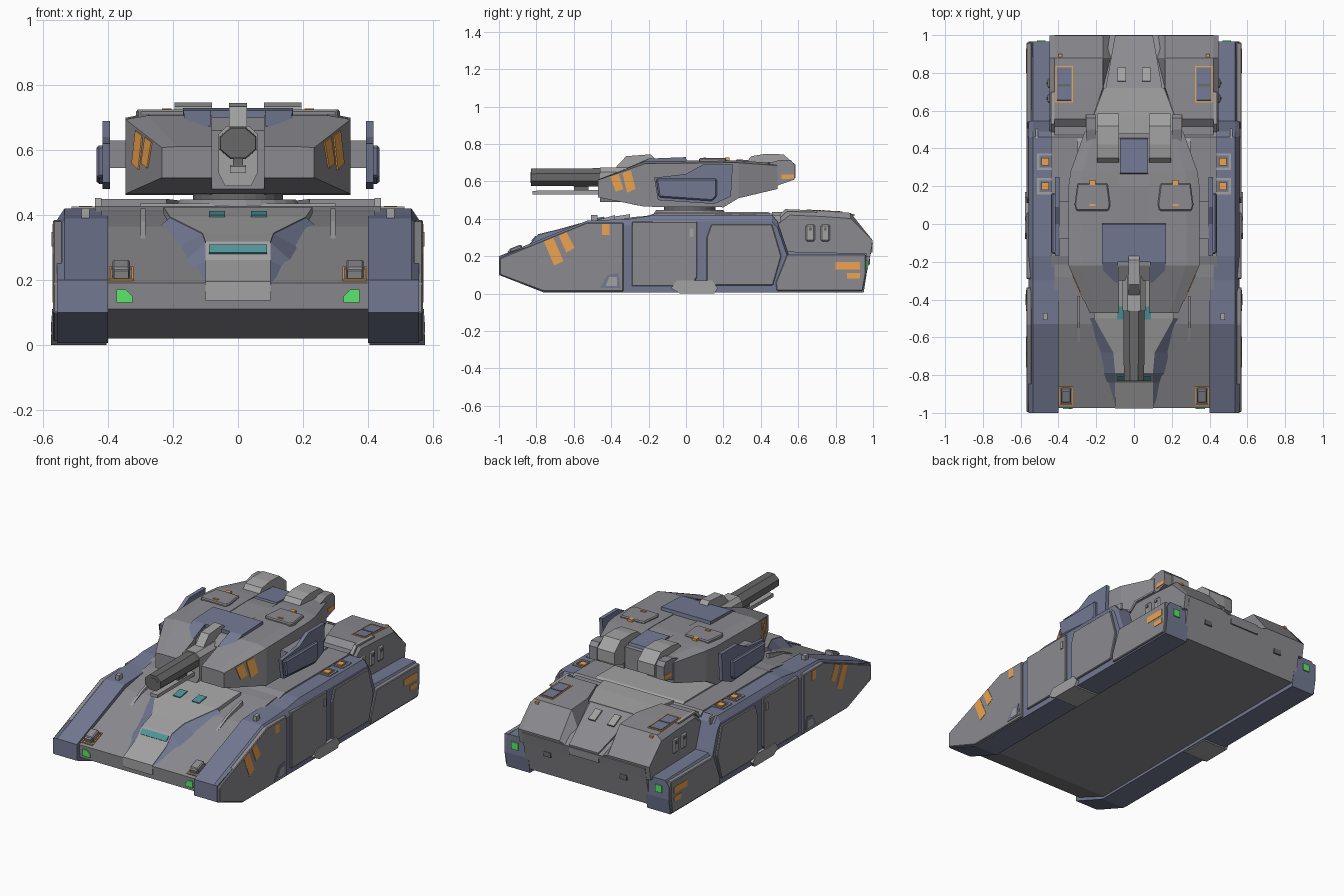
import bpy, bmesh, math
from mathutils import Matrix, Vector


def mat(name, r, g, b):
    m = bpy.data.materials.new(name)
    m.diffuse_color = (r, g, b, 1)
    return m


GREY = mat("armour_grey", .26, .26, .28)
LIGHT = mat("light_grey", .36, .36, .36)
BLUE = mat("blue_grey", .17, .19, .29)
DARK = mat("dark_grey", .14, .14, .14)
ORANGE = mat("orange", .85, .37, .08)
GREEN = mat("green_light", .1, .8, .15)
TEAL = mat("teal_glass", .08, .3, .32)


def finish(name, bm, m, mirror, bevel=0):
    if bevel:
        bmesh.ops.bevel(bm, geom=bm.edges[:], offset=bevel, segments=1, affect='EDGES')
    if mirror:
        d = bmesh.ops.duplicate(bm, geom=bm.verts[:] + bm.edges[:] + bm.faces[:])
        for v in d["geom"]:
            if isinstance(v, bmesh.types.BMVert):
                v.co.x *= -1
    bmesh.ops.recalc_face_normals(bm, faces=bm.faces[:])
    me = bpy.data.meshes.new(name)
    bm.to_mesh(me)
    bm.free()
    me.materials.append(m)
    ob = bpy.data.objects.new(name, me)
    bpy.context.collection.objects.link(ob)
    return ob


def loft(name, sections, m, mirror=False, bevel=0):
    """Skin a row of equal-length closed sections and cap both ends."""
    bm = bmesh.new()
    rows = [[bm.verts.new(p) for p in s] for s in sections]
    n = len(rows[0])
    for a, b in zip(rows, rows[1:]):
        for i in range(n):
            j = (i + 1) % n
            bm.faces.new((a[i], a[j], b[j], b[i]))
    bm.faces.new(rows[0])
    bm.faces.new(rows[-1][::-1])
    return finish(name, bm, m, mirror, bevel)


def prism(name, prof, x0, x1, m, mirror=True, bevel=0):
    """Extrude a (y, z) side profile across x."""
    return loft(name, [[(x, y, z) for y, z in prof] for x in (x0, x1)], m, mirror, bevel)


def box(name, c, s, m, tilt=0, bevel=0):
    bm = bmesh.new()
    M = Matrix.Translation(Vector(c)) @ Matrix.Rotation(math.radians(tilt), 4, 'X') @ Matrix.Diagonal((*s, 1))
    bmesh.ops.create_cube(bm, size=1, matrix=M)
    return finish(name, bm, m, c[0] != 0, bevel)


def frame(name, c, s, t, m, tilt=0):
    """Thin rectangular outline lying on the deck."""
    w, l, h = s
    R = Matrix.Rotation(math.radians(tilt), 3, 'X')
    for tag, o, q in (("front", (0, -l/2, 0), (w+t, t, h)), ("back", (0, l/2, 0), (w+t, t, h)),
                      ("inner", (-w/2, 0, 0), (t, l, h)), ("outer", (w/2, 0, 0), (t, l, h))):
        box(name + "_" + tag, Vector(c) + R @ Vector(o), q, m, tilt)


def ring(n, r, c, axis, squash=1):
    out = []
    for i in range(n):
        a = 2 * math.pi * (i + .5) / n
        u, v = r * math.cos(a), r * squash * math.sin(a)
        out.append((c[0]+u, c[1]+v, c[2]) if axis == 'Z' else (c[0]+u, c[1], c[2]+v))
    return out


# Central hull
prism("hull", [(-.97, .11), (-.975, .19), (-.53, .365), (-.28, .41), (-.15, .42), (.52, .42), (.72, .41),
               (1, .27), (.985, .2), (.95, .03), (-.75, .02)], -.42, .42, GREY, False)
prism("upper_deck", [(-.3, .39), (-.17, .428), (.46, .428), (.5, .40)], -.44, .44, GREY, False)
prism("deck_centre", [(-.2, .40), (-.15, .436), (.44, .436), (.48, .41)], -.3, .3, LIGHT, False)

# Raised driver console on the glacis
con = [(-.978, .1, .196, .1), (-.84, .1, .262, .15), (-.79, .1, .318, .17), (-.68, .11, .345, .2),
       (-.5, .21, .395, .25), (-.3, .23, .425, .25)]
loft("console_top", [[(-w, y, z), (w, y, z), (w, y, z-.06), (-w, y, z-.06)] for y, w, z, b in con], LIGHT)
loft("console_sides", [[(-w, y, z-.003), (w, y, z-.003), (b, y, .185+.39*(y+.98)*.93), (-b, y, .185+.39*(y+.98)*.93)]
                       for y, w, z, b in con[:-1]], BLUE)
box("driver_window", (0, -.813, .294), (.18, .035, .008), TEAL, 47)
box("periscope", (.065, -.47, .396), (.05, .07, .02), TEAL, 10)
prism("glacis_rib", [(-.66, .31), (-.52, .38), (-.38, .42), (-.38, .36)], .285, .3, LIGHT)

# Side pods over the tracks
pod = [(-1, .1), (-1, .2), (-.53, .39), (-.3, .4), (-.17, .42), (.46, .42), (.49, .385), (.545, .225),
       (.965, .215), (.965, .1), (.95, .006), (-.76, .006)]
low = [(y, z - .035 if z > .2 else z) for y, z in pod]
loft("side_pod", [[(.4, *p) for p in pod], [(.535, *p) for p in pod], [(.558, *p) for p in low]], BLUE, True)

# Skirt plates
plates = {
    "front": [(-.995, .1), (-.995, .19), (-.53, .38), (-.335, .38), (-.335, .012), (-.76, .012)],
    "middle": [(-.29, .04), (-.29, .385), (.06, .385), (.06, .09), (.03, .04)],
    "back": [(.11, .045), (.11, .3), (.135, .37), (.46, .37), (.51, .2), (.465, .045)],
    "tail": [(.485, .015), (.48, .06), (.54, .21), (.96, .21), (.96, .1), (.945, .015)]}
for k, p in plates.items():
    prism("skirt_" + k, p, .54, .57, GREY, bevel=.004)
prism("side_step", [(-.08, .03), (-.05, .07), (.14, .07), (.17, .03), (.15, 0), (-.03, 0)], .405, .576, LIGHT)
prism("skirt_vent", [(-.46, .03), (-.42, .1), (-.36, .11), (-.35, .03)], .56, .573, BLUE)
prism("skirt_vent_slot", [(-.43, .04), (-.41, .09), (-.37, .09), (-.37, .04)], .57, .575, LIGHT)
box("skirt_latch", (.568, .03, .325), (.014, .022, .045), LIGHT)

# Orange side stripes
stripes = [[(-.76, .28), (-.71, .3), (-.655, .175), (-.705, .15)], [(-.68, .31), (-.64, .33), (-.595, .245), (-.64, .22)],
           [(-.45, .372), (-.41, .372), (-.41, .315), (-.45, .315)], [(.8, .17), (.93, .17), (.93, .13), (.8, .13)],
           [(.86, .11), (.93, .11), (.93, .08), (.86, .08)]]
for i, p in enumerate(stripes):
    prism(f"side_stripe_{i}", p, .56, .572, ORANGE)

# Pod top fittings
for y in (.2, .33):
    frame("pod_button_frame", (.47, y, .421), (.075, .075, .01), .012, LIGHT)
    box("pod_button", (.47, y, .422), (.04, .04, .012), ORANGE)
box("pod_lamp", (.47, -.49, .405), (.025, .035, .03), LIGHT)
box("pod_hook", (.515, .48, .40), (.012, .05, .04), LIGHT)

# Headlights and marker lights
box("headlight", (.36, -.905, .228), (.055, .07, .05), GREY, 22, .006)
box("headlight_lens", (.36, -.94, .22), (.045, .02, .025), LIGHT, 22)
frame("headlight_frame", (.36, -.91, .219), (.07, .1, .006), .006, ORANGE, 21.5)
loft("front_marker", [[(.325, y, .13), (.375, y, .13), (.375, y, .17), (.345, y, .17), (.325, y, .15)]
                      for y in (-.96, -.98)], GREEN, True)
box("rear_marker", (.49, .966, .155), (.045, .012, .045), GREEN)
box("rear_tow_block", (.26, .97, .17), (.05, .03, .03), DARK)

# Engine humps either side of a sloping valley
hump = [(.48, .36), (.49, .4), (.555, .45), (.72, .443), (.88, .432), (.998, .285), (.985, .2), (.5, .2)]
top_in = [.22, .22, .22, .165, .165, .165, .1, .1]
base = [(.22, .5, .36), (.22, .5, .38), (.22, .57, .41), (.16, .72, .4), (.12, .88, .32), (.1, .998, .26),
        (.1, .985, .2), (.2, .5, .2)]
loft("engine_hump", [base, [(x, *p) for x, p in zip(top_in, hump)], [(.42, *p) for p in hump],
                     [(.448, y, z - (.03 if z > .3 else 0)) for y, z in hump]], GREY, True)
loft("valley_cover", [[(-w, y, z), (w, y, z), (w, y, .36), (-w, y, .36)] for y, w, z in
                      ((.46, .24, .436), (.57, .215, .436), (.72, .16, .428))], LIGHT)
loft("valley_floor", [[(-w, y, z), (w, y, z), (w, y, .22), (-w, y, .22)] for y, w, z in
                      ((.72, .15, .425), (.998, .1, .28))], GREY)
box("valley_hinge", (.065, .79, .39), (.045, .08, .016), LIGHT, -27)
box("hump_vent", (.37, .74, .441), (.075, .17, .008), BLUE, -3)
box("hump_vent_split", (.37, .735, .446), (.065, .012, .004), DARK, -3)
frame("hump_vent_frame", (.37, .74, .441), (.088, .188, .007), .005, ORANGE, -3)
box("hump_lamp", (.39, .89, .42), (.02, .02, .012), ORANGE)
for y in (.665, .745):
    box("side_capsule", (.446, y, .325), (.025, .05, .09), LIGHT, 0, .008)
    box("capsule_dot", (.459, y, .345), (.006, .015, .015), DARK)
prism("grab_rail", [(.48, .40), (.53, .452), (.7, .445), (.7, .435), (.54, .44), (.5, .40)], .42, .44, LIGHT)

# Turret ring and turret
loft("turret_ring", [ring(24, .14, (0, .02, z), 'Z') for z in (.41, .48)], DARK)
loft("ring_collar", [ring(24, r, (0, .02, z), 'Z') for r, z in ((.2, .42), (.18, .448))], GREY)
tur = [(-.47, .235, .515, .608, .003), (-.22, .347, .465, .695, .012), (.2, .347, .462, .7, .014),
       (.28, .335, .51, .7, .012), (.49, .26, .56, .685, .012)]
loft("turret_half", [[(.08, y, a), (w, y, a), (w, y, b), (w*.8, y, b+c), (.08, y, b+c)]
                     for y, w, a, b, c in tur], GREY, True)
prism("turret_core", [(-.3, .48), (-.3, .66), (-.22, .7), (.2, .712), (.48, .69), (.48, .56), (.28, .51),
                      (.2, .465), (-.22, .465)], -.081, .081, GREY, False)

# Roof armour: flat rear plate with a wing either side of the gun
prism("gun_roof_plate", [(-.2, .68), (-.2, .722), (0, .73), (.005, .69)], -.169, .169, BLUE, False)
loft("gun_roof_wing", [[(.085, y, a), (w, y, b), (w, y, .64), (.085, y, .64)] for y, w, a, b in
                       ((-.31, .155, .675, .662), (-.2, .169, .722, .722))], BLUE, True)
prism("roof_spine", [(.26, .69), (.27, .718), (.45, .708), (.46, .68)], -.075, .075, BLUE, False)

# Gun and mantlet
loft("mantlet", [[(s*x, y, z) for s, x, z in ((-1, .04, .49), (1, .04, .49), (1, .06, .53), (1, .06, .65),
                 (1, .035, .675), (-1, .035, .675), (-1, .06, .65), (-1, .06, .53))] for y in (-.46, -.25)], LIGHT)
loft("gun_barrel", [ring(8, r, (0, y, .622), 'Y', .86) for y, r in
                    ((-.83, .058), (-.6, .06), (-.25, .064))], DARK)
loft("gun_bore", [ring(8, .038, (0, y, .622), 'Y', .85) for y in (-.832, -.8)], DARK)
prism("barrel_rail", [(-.82, .53), (-.82, .55), (-.45, .555), (-.45, .53)], -.024, .024, LIGHT, False)
box("rail_post", (0, -.56, .565), (.03, .08, .04), DARK)
prism("gun_sight", [(-.39, .66), (-.32, .735), (-.19, .745), (-.155, .71), (-.155, .67)], -.028, .028, LIGHT, False)

# Turret side shields on brackets
box("shield_bracket", (.37, .02, .588), (.08, .2, .085), GREY)
prism("shield_fin", [(-.17, .62), (-.15, .5), (.15, .48), (.24, .52), (.25, .69), (.09, .69), (.0, .64)],
      .395, .418, BLUE)
prism("shield_pad", [(-.16, .615), (-.145, .515), (.14, .495), (.165, .52), (.165, .615)], .41, .436, BLUE, bevel=.008)

# Hatches and rear stowage
loft("hatch", [[(.22+s*x, y, z) for s, x, y in ((-1, .085, .07), (1, .085, .07), (1, .095, .1), (1, .08, .215),
               (-1, .08, .215), (-1, .095, .1))] for z in (.69, .725)], GREY, True, .006)
box("hatch_latch", (.22, .22, .718), (.03, .025, .018), ORANGE)
box("hatch_handle", (.22, .1, .726), (.03, .012, .006), ORANGE)
prism("stowage_block", [(.31, .69), (.35, .735), (.42, .747), (.52, .745), (.585, .69), (.585, .62), (.5, .59),
                        (.4, .65)], .08, .195, LIGHT)
prism("rear_bracket", [(.42, .69), (.5, .715), (.56, .715), (.58, .69), (.58, .61), (.48, .575)], .2, .255, GREY)
prism("rear_bracket_stripe", [(.51, .612), (.578, .616), (.578, .637), (.51, .637)], .24, .258, ORANGE)

# Orange chevrons on the turret corners
chev = [[(-.405, .625), (-.36, .64), (-.335, .56), (-.375, .545)], [(-.34, .645), (-.295, .66), (-.27, .56), (-.315, .54)]]
for i, p in enumerate(chev):
    loft(f"turret_stripe_{i}", [[(.235 + .448*(y+.47) + o, y, z) for y, z in p] for o in (-.01, .004)], ORANGE, True)
